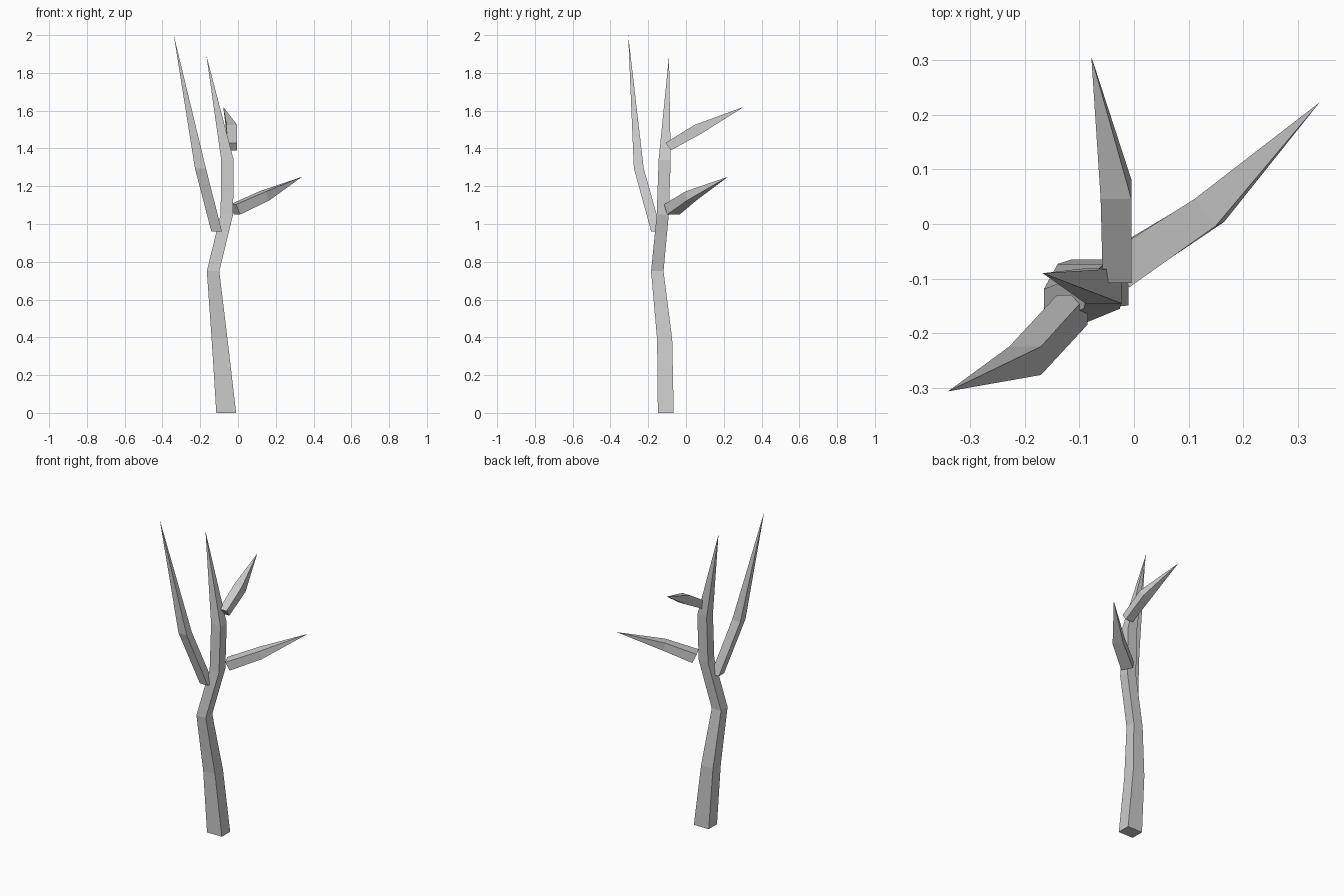
import bpy, bmesh
from mathutils import Vector

if "Cube" in bpy.data.objects:
    bpy.data.objects.remove(bpy.data.objects["Cube"])


def limb(name, rings, tip):
    """Four-sided tapering limb: rings of (centre, half-axis u, half-axis v), ending in a point."""
    bm = bmesh.new()
    loops = []
    for c, u, v in rings:
        c, u, v = Vector(c), Vector(u), Vector(v)
        loops.append([bm.verts.new(c + a * u + b * v)
                      for a, b in ((-1, -1), (1, -1), (1, 1), (-1, 1))])
    end = bm.verts.new(tip)
    bm.faces.new(loops[0])
    for lo, hi in zip(loops, loops[1:]):
        for i in range(4):
            j = (i + 1) % 4
            bm.faces.new((lo[i], lo[j], hi[j], hi[i]))
    for i in range(4):
        bm.faces.new((loops[-1][i], loops[-1][(i + 1) % 4], end))
    bmesh.ops.recalc_face_normals(bm, faces=bm.faces)
    mesh = bpy.data.meshes.new(name)
    bm.to_mesh(mesh)
    bm.free()
    bpy.context.collection.objects.link(bpy.data.objects.new(name, mesh))


def flat(x, y, z, hx, hy):
    return (x, y, z), (hx, 0, 0), (0, hy, 0)


# Crooked trunk
limb("trunk", [
    flat(-0.0625, -0.107, 0.00, 0.0525, 0.042),
    flat(-0.0975, -0.113, 0.39, 0.042, 0.040),
    flat(-0.132, -0.152, 0.75, 0.033, 0.033),
    flat(-0.059, -0.123, 1.05, 0.033, 0.032),
    flat(-0.056, -0.113, 1.34, 0.033, 0.032),
], (-0.167, -0.09, 1.89))

# Tall branch, front left
limb("left_branch", [
    flat(-0.113, -0.157, 0.96, 0.028, 0.027),
    flat(-0.199, -0.250, 1.295, 0.029, 0.026),
], (-0.34, -0.306, 2.0))

# Low branch, back right
limb("right_branch", [
    ((-0.015, -0.075, 1.077), (0.016, -0.033, 0), (-0.010, -0.008, 0.027)),
    ((0.138, 0.025, 1.148), (0.019, -0.025, 0), (-0.008, -0.004, 0.024)),
], (0.339, 0.222, 1.25))

# Upper branch, back
limb("back_branch", [
    ((-0.031, -0.094, 1.41), (0.026, 0, 0), (0, -0.014, 0.02)),
    ((-0.033, 0.064, 1.502), (0.028, 0, 0), (0, -0.018, 0.023)),
], (-0.078, 0.306, 1.62))
